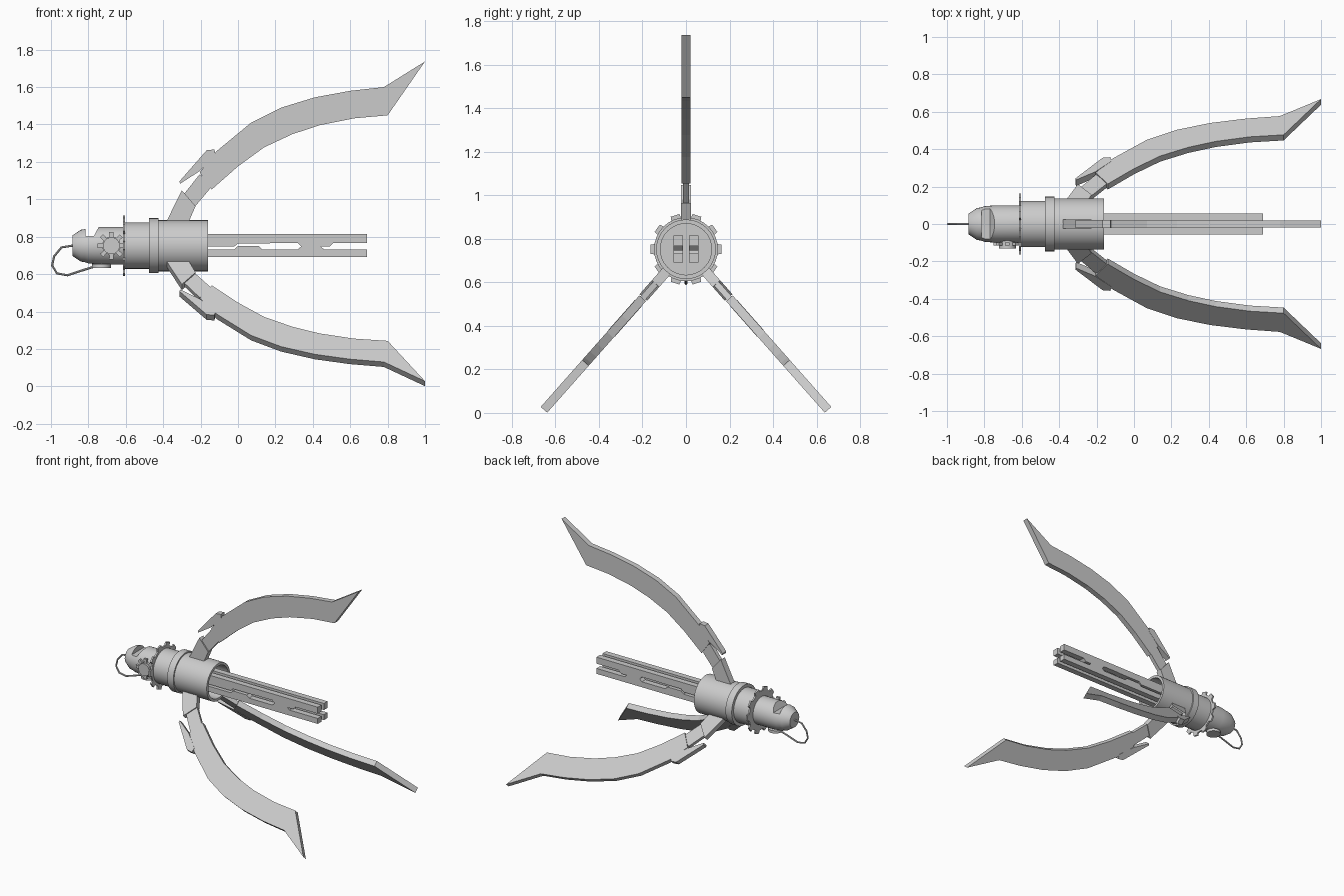
import bpy, bmesh, math
from mathutils import Matrix, Vector

if "Cube" in bpy.data.objects:
    bpy.data.objects.remove(bpy.data.objects["Cube"])

CZ = 0.752  # height of the long axis

grey = bpy.data.materials.new("plain_grey")
grey.use_nodes = True
COLOUR = (0.6, 0.6, 0.6, 1)
grey.diffuse_color = COLOUR
grey.node_tree.nodes["Principled BSDF"].inputs["Base Color"].default_value = COLOUR


def finish(bm, name, smooth=False):
    bmesh.ops.recalc_face_normals(bm, faces=bm.faces)
    me = bpy.data.meshes.new(name)
    bm.to_mesh(me)
    bm.free()
    me.materials.append(grey)
    ob = bpy.data.objects.new(name, me)
    bpy.context.collection.objects.link(ob)
    if smooth:
        bpy.ops.object.select_all(action='DESELECT')
        ob.select_set(True)
        bpy.context.view_layer.objects.active = ob
        bpy.ops.object.shade_smooth_by_angle(angle=math.radians(35))
    return ob


def lathe(name, profile, sides=32):
    """Revolve (x, radius) points about the long axis."""
    bm = bmesh.new()
    vs = [bm.verts.new((x, 0, r)) for x, r in profile]
    es = [bm.edges.new(p) for p in zip(vs, vs[1:])]
    bmesh.ops.spin(bm, geom=vs + es, cent=(0, 0, 0), axis=(1, 0, 0),
                   angle=math.tau, steps=sides)
    bmesh.ops.remove_doubles(bm, verts=bm.verts, dist=1e-4)
    bmesh.ops.translate(bm, verts=bm.verts, vec=(0, 0, CZ))
    return finish(bm, name, True)


def slab(name, outline, y0, y1, matrix=Matrix()):
    """Extrude an (x, z) outline from y0 to y1."""
    bm = bmesh.new()
    f = bm.faces.new([bm.verts.new((x, y0, z)) for x, z in outline])
    ext = bmesh.ops.extrude_face_region(bm, geom=[f])["geom"]
    bmesh.ops.translate(bm, vec=(0, y1 - y0, 0),
                        verts=[v for v in ext if isinstance(v, bmesh.types.BMVert)])
    bmesh.ops.transform(bm, matrix=matrix, verts=bm.verts)
    return finish(bm, name)


def gear_outline(teeth, root, tip):
    pts = []
    for i in range(teeth):
        for off, r in ((-0.27, root), (-0.2, tip), (0.2, tip), (0.27, root)):
            a = math.tau * (i + off) / teeth
            pts.append((r * math.cos(a), r * math.sin(a)))
    return pts


def disc(name, radius, depth, matrix, sides=24):
    bm = bmesh.new()
    bmesh.ops.create_cone(bm, cap_ends=True, segments=sides, radius1=radius,
                          radius2=radius, depth=depth, matrix=matrix)
    return finish(bm, name, True)


# Barrel with collar and hollow mouth
lathe("barrel", [(-0.61, 0), (-0.61, 0.124), (-0.475, 0.124), (-0.475, 0.147),
                 (-0.425, 0.147), (-0.425, 0.137), (-0.16, 0.137),
                 (-0.16, 0.118), (-0.26, 0.118), (-0.26, 0)])

# Tail with a notch cut in its top
tail = lathe("tail", [(-0.885, 0), (-0.885, 0.055), (-0.84, 0.085), (-0.82, 0.088),
                      (-0.80, 0.095), (-0.74, 0.1), (-0.60, 0.1), (-0.60, 0)])
cutter = slab("notch_cutter", [(-0.815, 0.805), (-0.77, 0.805), (-0.735, 0.87),
                               (-0.735, 0.92), (-0.815, 0.92)], -0.2, 0.2)
cutter.hide_render = True
notch = tail.modifiers.new("notch", 'BOOLEAN')
notch.operation, notch.object, notch.solver = 'DIFFERENCE', cutter, 'EXACT'
bpy.context.view_layer.objects.active = tail
bpy.ops.object.modifier_apply(modifier="notch")
bpy.data.objects.remove(cutter)

# Cog plate around the barrel's rear, and small side cog
turn = Matrix.Translation((-0.61, 0, CZ)) @ Matrix.Rotation(math.pi / 2, 4, 'Z')
slab("rear_cog", gear_outline(10, 0.143, 0.165), -0.006, 0.006, turn)
slab("side_cog", gear_outline(8, 0.05, 0.075), -0.115, -0.1,
     Matrix.Translation((-0.677, 0, CZ)))
side = Matrix.Rotation(math.pi / 2, 4, 'X')
disc("side_cog_hub", 0.045, 0.06, Matrix.Translation((-0.677, -0.1, CZ)) @ side)

# Lower button and the wire loop that ends on it
disc("lower_button", 0.05, 0.02, Matrix.Translation((-0.73, 0, 0.643)))
disc("lower_button_stem", 0.025, 0.06, Matrix.Translation((-0.73, 0, 0.672)))
path = [(-0.875, 0.754), (-0.944, 0.743), (-0.983, 0.695), (-0.994, 0.647),
        (-0.968, 0.604), (-0.912, 0.594), (-0.848, 0.615), (-0.783, 0.636),
        (-0.73, 0.645)]
bm = bmesh.new()
rings = []
for i, (x, z) in enumerate(path):
    a, b = path[max(i - 1, 0)], path[min(i + 1, len(path) - 1)]
    t = Vector((b[0] - a[0], 0, b[1] - a[1])).normalized()
    n = Vector((-t.z, 0, t.x))
    rings.append([bm.verts.new(Vector((x, 0, z)) + 0.006 * (
        n * math.cos(k * math.tau / 8) + Vector((0, 1, 0)) * math.sin(k * math.tau / 8)))
        for k in range(8)])
for r, s in zip(rings, rings[1:]):
    for k in range(8):
        bm.faces.new((r[k], r[k - 1], s[k - 1], s[k]))
bm.faces.new(rings[0])
bm.faces.new(rings[-1])
finish(bm, "wire_loop", True)

# Two pairs of notched rails
upper = [(-0.27, 0.815), (0.69, 0.815), (0.69, 0.767), (0.51, 0.767), (0.49, 0.747),
         (0.34, 0.747), (0.32, 0.767), (0.19, 0.767), (0.17, 0.747), (0.0, 0.767),
         (-0.02, 0.747), (-0.27, 0.747)]
upper[8:10] = [(0.17, 0.765), (0.0, 0.765)]
lower = [(-0.27, 0.692), (0.69, 0.692), (0.69, 0.732), (0.46, 0.732), (0.44, 0.75),
         (0.34, 0.75), (0.32, 0.732), (0.13, 0.732), (0.11, 0.75), (0.0, 0.75),
         (-0.02, 0.732), (-0.27, 0.732)]
for label, y0, y1 in (("left", 0.014, 0.057), ("right", -0.057, -0.014)):
    slab("upper_rail_" + label, upper, y0, y1)
    slab("lower_rail_" + label, lower, y0, y1)

# Three claws around the axis: base link, joint, blade and guard
base = [(-0.39, 0.85), (-0.377, 0.893), (-0.30, 1.048), (-0.227, 0.963),
        (-0.26, 0.888), (-0.26, 0.85)]
joint = [(-0.295, 1.02), (-0.205, 1.134), (-0.13, 1.08), (-0.235, 0.955)]
blade = [(-0.205, 1.144), (-0.115, 1.257), (0.07, 1.41), (0.23, 1.49), (0.41, 1.545),
         (0.6, 1.58), (0.78, 1.6), (1.0, 1.737), (0.80, 1.449), (0.62, 1.433),
         (0.436, 1.396), (0.29, 1.348), (0.14, 1.278), (0, 1.176), (-0.14, 1.053)]
guard = [(-0.313, 1.096), (-0.168, 1.262), (-0.126, 1.267), (-0.12, 1.235),
         (-0.206, 1.15), (-0.31, 1.083)]
for label, deg in (("top", 0), ("left", 138.5), ("right", -138.5)):
    m = (Matrix.Translation((0, 0, CZ)) @ Matrix.Rotation(math.radians(deg), 4, 'X')
         @ Matrix.Translation((0, 0, -CZ)))
    for part, outline, half in (("base_link", base, 0.023), ("joint", joint, 0.014),
                                ("blade", blade, 0.02), ("guard", guard, 0.0215)):
        slab(f"claw_{part}_{label}", outline, -half, half, m)
